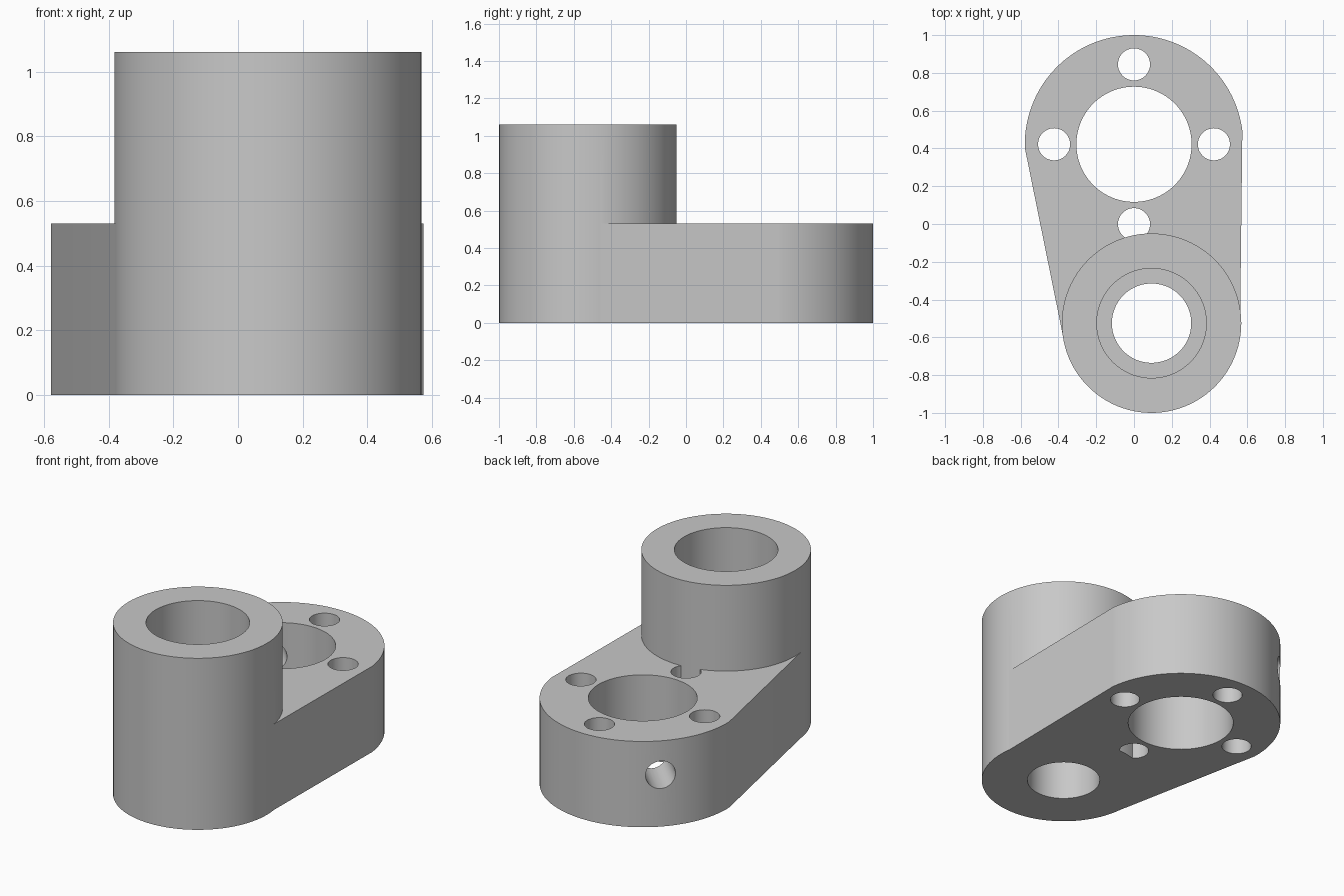
import bpy
import bmesh
from math import cos, sin, pi, radians
from mathutils import Matrix, Vector

cube = bpy.data.objects.get("Cube")
if cube:
    bpy.data.objects.remove(cube, do_unlink=True)

# Main dimensions
PLATE_H, BOSS_H, STEP_Z = 0.53, 1.06, 0.45
RING, RING_R = Vector((0, 0.422)), 0.578
BOSS, BOSS_R = Vector((0.093, -0.525)), 0.475
BOLT_R = 0.085

grey = bpy.data.materials.new("machined_grey")
grey.use_nodes = True
colour = (0.58, 0.58, 0.58, 1)
grey.diffuse_color = colour
grey.node_tree.nodes["Principled BSDF"].inputs["Base Color"].default_value = colour


def make_object(name, bm):
    bmesh.ops.recalc_face_normals(bm, faces=bm.faces)
    mesh = bpy.data.meshes.new(name)
    bm.to_mesh(mesh)
    bm.free()
    mesh.materials.append(grey)
    obj = bpy.data.objects.new(name, mesh)
    bpy.context.collection.objects.link(obj)
    return obj


def prism(name, outline, z0, z1):
    bm = bmesh.new()
    face = bm.faces.new([bm.verts.new((x, y, z0)) for x, y in outline])
    extruded = bmesh.ops.extrude_face_region(bm, geom=[face])["geom"]
    verts = [g for g in extruded if isinstance(g, bmesh.types.BMVert)]
    bmesh.ops.translate(bm, verts=verts, vec=(0, 0, z1 - z0))
    return make_object(name, bm)


def arc(centre, radius, start, end, steps):
    return [(centre[0] + radius * cos(start + (end - start) * i / steps),
             centre[1] + radius * sin(start + (end - start) * i / steps))
            for i in range(steps + 1)]


def cylinder(name, centre, radius, z0, z1, steps=96):
    return prism(name, arc(centre, radius, 0, 2 * pi, steps)[:-1], z0, z1)


def combine(target, other, operation):
    mod = target.modifiers.new(operation.title(), 'BOOLEAN')
    mod.operation, mod.solver, mod.object = operation, 'EXACT', other
    bpy.context.view_layer.objects.active = target
    bpy.ops.object.modifier_apply(modifier=mod.name)
    bpy.data.objects.remove(other, do_unlink=True)


# Tapered plate: rounded ring end, straight sides running into the boss
outline = arc(RING, RING_R, radians(7), radians(182), 72)
outline += [(-0.37, -0.622), (0.09, -0.7), (0.562, -0.5)]
body = prism("bracket_body", outline, 0, PLATE_H)

# Large ring bore with four bolt holes around it
combine(body, cylinder("ring_bore", RING, 0.305, -0.1, 0.7), 'DIFFERENCE')
for i in range(4):
    centre = RING + 0.423 * Vector((cos(i * pi / 2), sin(i * pi / 2)))
    combine(body, cylinder("bolt_hole", centre, BOLT_R, -0.1, 0.7, 48), 'DIFFERENCE')

# Tall boss with a stepped bore
combine(body, cylinder("boss", BOSS, BOSS_R, 0, BOSS_H), 'UNION')
combine(body, cylinder("narrow_bore", BOSS, 0.21, -0.1, 1.2), 'DIFFERENCE')
combine(body, cylinder("wide_bore", BOSS, 0.29, STEP_Z, 1.2), 'DIFFERENCE')

# Radial cross hole through the ring wall at the back
side_hole = cylinder("side_hole", (0, 0), BOLT_R, 0.15, 0.75, 48)
side_hole.data.transform(Matrix.Translation((RING.x, RING.y, 0.32))
                         @ Matrix.Rotation(radians(135), 4, 'Z')
                         @ Matrix.Rotation(radians(90), 4, 'Y'))
combine(body, side_hole, 'DIFFERENCE')

# Smooth walls with crisp edges
bpy.ops.object.select_all(action='DESELECT')
body.select_set(True)
bpy.context.view_layer.objects.active = body
bpy.ops.object.shade_smooth_by_angle(angle=radians(20))
